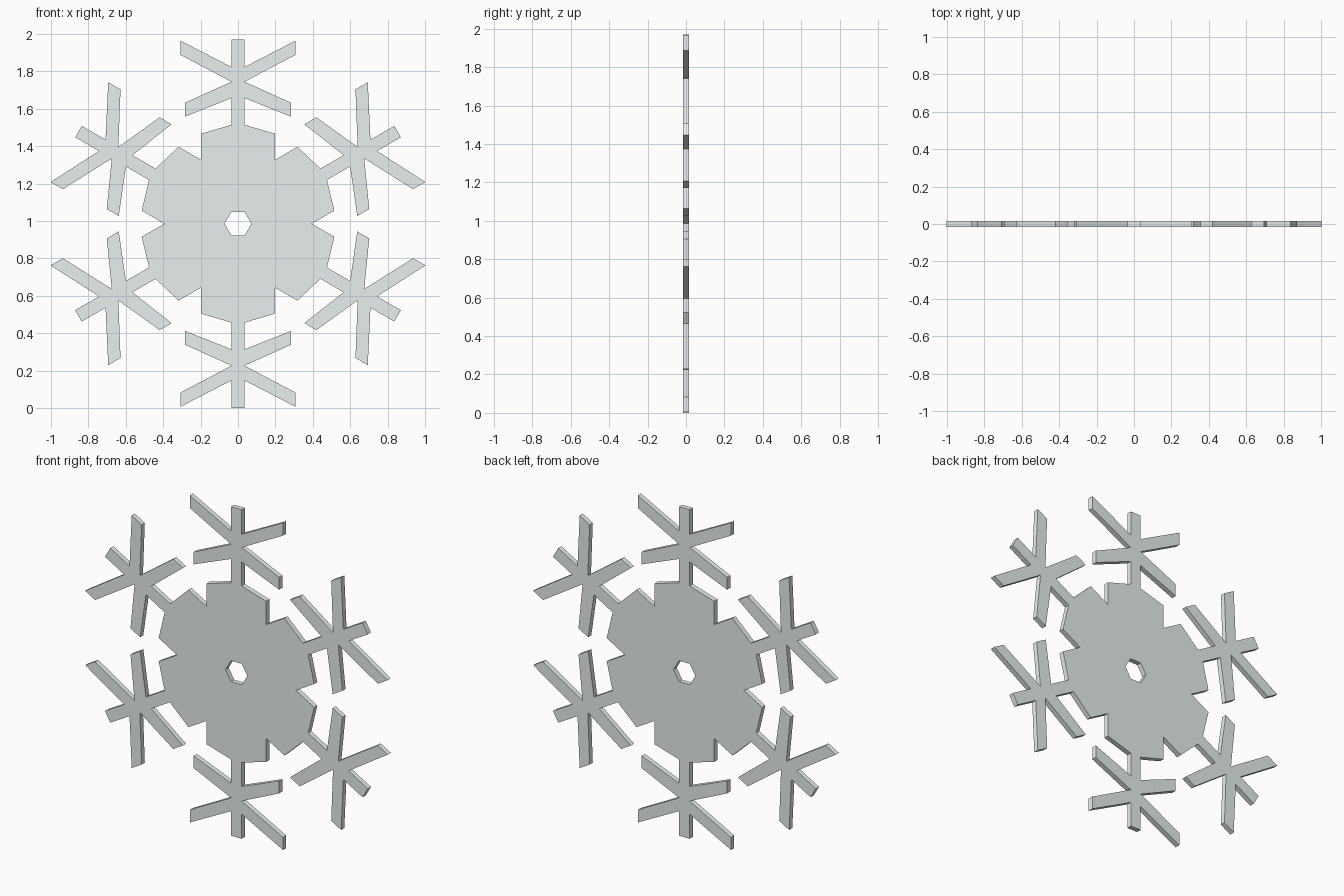
import bpy, bmesh, math
from mathutils import Matrix, Vector

if "Cube" in bpy.data.objects:
    bpy.data.objects.remove(bpy.data.objects["Cube"])

CENTRE_Z = 0.985
THICKNESS = 0.03

# Right half of one arm's outline, (sideways, outwards), from the hub hole to the tip
half = [(0.036, 0.0624), (0.197, 0.3412), (0.197, 0.481), (0.035, 0.529),
        (0.035, 0.672), (0.283, 0.573), (0.283, 0.647), (0.035, 0.759),
        (0.308, 0.903), (0.308, 0.979), (0.035, 0.838), (0.035, 0.985)]
outline = half + [(-x, r) for x, r in reversed(half)]

bm = bmesh.new()

# Six identical sectors around the hexagonal hole
for i in range(6):
    turn = Matrix.Rotation(i * math.pi / 3, 3, 'Y')
    bm.faces.new([bm.verts.new(turn @ Vector((x, -THICKNESS / 2, r))) for x, r in outline])
bmesh.ops.remove_doubles(bm, verts=bm.verts, dist=0.001)
bmesh.ops.recalc_face_normals(bm, faces=bm.faces)

# Thicken into a flat plate
front = bm.faces[:]
extruded = bmesh.ops.extrude_face_region(bm, geom=front, use_keep_orig=True)
verts = [g for g in extruded["geom"] if isinstance(g, bmesh.types.BMVert)]
bmesh.ops.translate(bm, verts=verts, vec=(0, THICKNESS, 0))
bmesh.ops.recalc_face_normals(bm, faces=bm.faces)

mesh = bpy.data.meshes.new("snowflake")
bm.to_mesh(mesh)
bm.free()
snowflake = bpy.data.objects.new("snowflake", mesh)
snowflake.location.z = CENTRE_Z
bpy.context.collection.objects.link(snowflake)

# Pale ice colour
ice = bpy.data.materials.new("ice")
ice.diffuse_color = (0.80, 0.87, 0.86, 1)
ice.use_nodes = True
ice.node_tree.nodes["Principled BSDF"].inputs["Base Color"].default_value = ice.diffuse_color
mesh.materials.append(ice)
